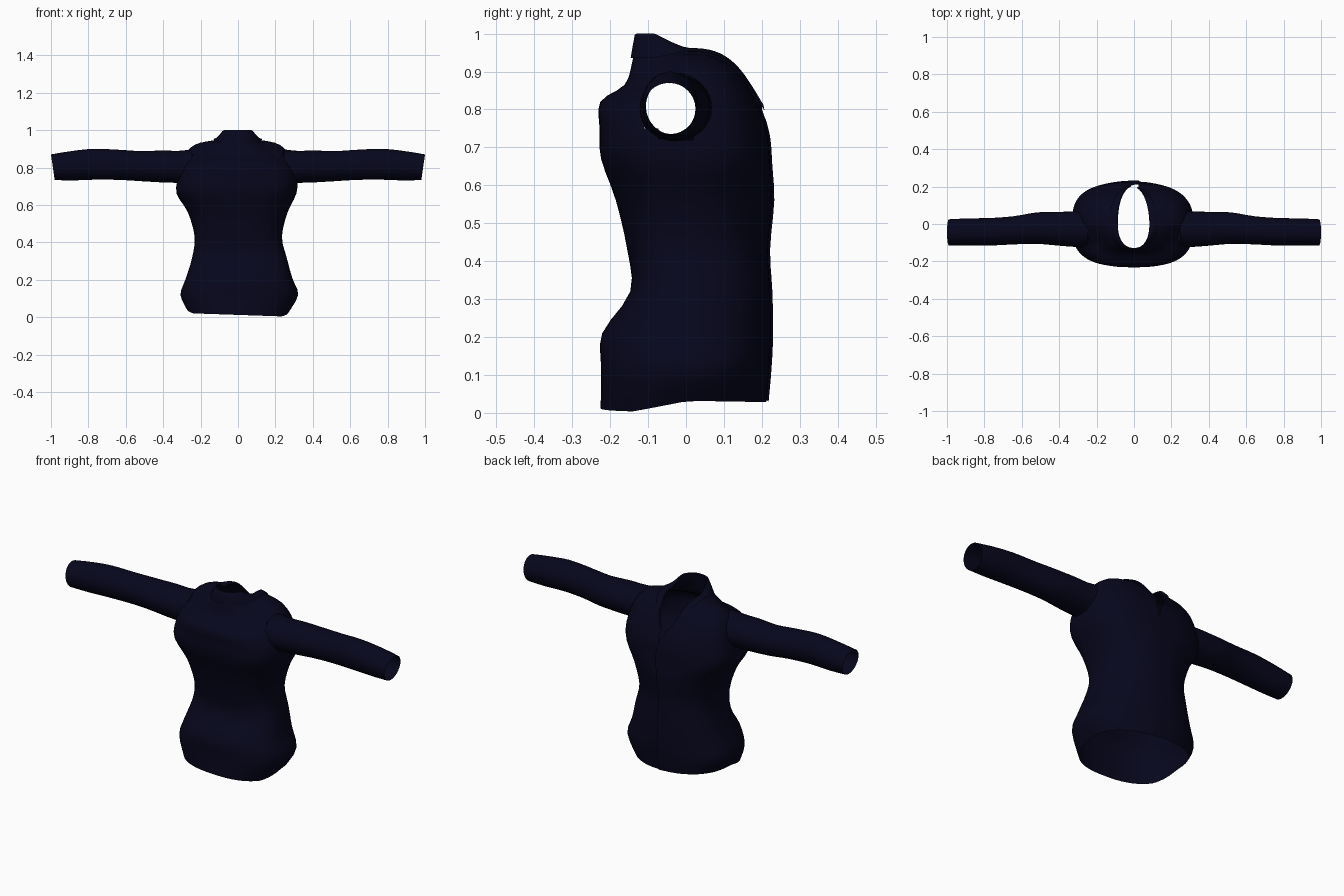
import bpy, bmesh, math
from mathutils import Vector

cube = bpy.data.objects.get("Cube")
if cube:
    bpy.data.objects.remove(cube, do_unlink=True)

navy = bpy.data.materials.new("dark_navy_cloth")
navy.use_nodes = True
colour = (0.002, 0.002, 0.012, 1)
navy.diffuse_color = colour
bsdf = navy.node_tree.nodes["Principled BSDF"]
bsdf.inputs["Base Color"].default_value = colour
bsdf.inputs["Roughness"].default_value = 0.9


def smooth_rows(rows, steps):
    """Insert blended rows between the given ones (Catmull-Rom)."""
    out = []
    for i in range(len(rows) - 1):
        a, b, c, d = (rows[min(max(i + k, 0), len(rows) - 1)] for k in (-1, 0, 1, 2))
        for step in range(steps):
            t = step / steps
            out.append([q + 0.5 * t * (r - p + t * (2*p - 5*q + 4*r - s + t * (3*(q - r) + s - p)))
                        for p, q, r, s in zip(a, b, c, d)])
    return out + [list(rows[-1])]


def loft(name, rings, closed, keep=None):
    """Skin a list of point rings into one open sheet."""
    bm = bmesh.new()
    grid = [[bm.verts.new(p) for p in ring] for ring in rings]
    n = len(grid[0])
    for lo, hi in zip(grid, grid[1:]):
        for j in range(n if closed else n - 1):
            k = (j + 1) % n
            bm.faces.new((lo[j], lo[k], hi[k], hi[j]))
    if keep:
        bad = [f for f in bm.faces if not keep(f.calc_center_median())]
        bmesh.ops.delete(bm, geom=bad, context='FACES')
    mesh = bpy.data.meshes.new(name)
    bm.to_mesh(mesh)
    bm.free()
    mesh.materials.append(navy)
    obj = bpy.data.objects.new(name, mesh)
    bpy.context.collection.objects.link(obj)
    bpy.ops.object.select_all(action='DESELECT')
    obj.select_set(True)
    bpy.context.view_layer.objects.active = obj
    bpy.ops.object.shade_smooth_by_angle(angle=math.radians(50))


def body_ring(row, segments=80):
    """Squarish oval, open at the garment's opening on +y."""
    z_back, z_side, z_open, x_neg, x_pos, y_back, y_open, power, gap = row
    ring = []
    for j in range(segments + 1):
        u = j / segments
        a = math.radians(88 + gap + u * (360 - 2 * gap))
        c, s = math.cos(a), math.sin(a)
        # The left half of the opening side is rounder
        p = power - 0.35 if c > 0 and s > 0 else power
        cx = math.copysign(abs(c) ** (2 / p), c)
        sy = math.copysign(abs(s) ** (2 / p), s)
        if s > 0:
            z = z_side + (z_open - z_side) * sy ** 3
        else:
            z = z_side + (z_back - z_side) * min(1, -1.6 * sy)
        z -= 0.014 * cx * max(0, 1 - z_side / 0.12)  # slanted hem
        lift = 0.006 * max(0, 1 - u * 12)
        ring.append(Vector((cx * (x_pos if c > 0 else -x_neg),
                            sy * (y_open if s > 0 else -y_back) + lift, z)))
    return ring


# Torso: z at back / sides / opening, x limits, y limits, squareness, gap angle
torso_rows = [
    (.012, .04, .03, -.275, .270, -.225, .212, 2.5, -1),
    (.12, .12, .12, -.308, .322, -.224, .220, 2.5, -1),
    (.21, .21, .21, -.278, .290, -.221, .224, 2.5, -1),
    (.32, .32, .32, -.245, .260, -.147, .222, 2.6, -1),
    (.43, .43, .43, -.232, .235, -.155, .216, 2.6, -1),
    (.56, .56, .56, -.268, .265, -.185, .227, 2.7, -1),
    (.67, .66, .65, -.328, .312, -.224, .222, 2.9, -1),
    (.75, .75, .72, -.320, .315, -.228, .217, 2.9, 0),
    (.82, .86, .765, -.290, .280, -.226, .207, 2.7, 1),
    (.865, .922, .78, -.230, .222, -.162, .201, 2.5, 3),
    (.92, .944, .79, -.140, .140, -.143, .198, 2.4, 6),
    (.96, .948, .795, -.092, .090, -.136, .196, 2.3, 9),
    (.995, .952, .80, -.086, .082, -.128, .196, 2.3, 10),
]


def outside_armhole(p):
    return abs(p.x) < .18 or ((p.y + .03) / .082) ** 2 + ((p.z - .80) / .08) ** 2 > 1


loft("torso", [body_ring(r) for r in smooth_rows(torso_rows, 3)], False, outside_armhole)

# Folded collar resting on the shoulders
collar_rows = [
    (.995, .952, .80, -.086, .082, -.128, .196, 2.3, 10),
    (.997, .962, .81, -.097, .093, -.135, .199, 2.3, 9),
    (.935, .953, .795, -.130, .128, -.146, .202, 2.3, 8),
]
loft("collar", [body_ring(r) for r in smooth_rows(collar_rows, 2)], False)

# Sleeves: distance out, y limits, z limits
sleeve_rows = [
    (.245, -.122, .072, .705, .897),
    (.32, -.122, .067, .717, .889),
    (.40, -.116, .065, .720, .891),
    (.52, -.106, .062, .727, .888),
    (.64, -.109, .042, .734, .895),
    (.77, -.115, .032, .735, .900),
    (.89, -.114, .030, .731, .887),
    (.99, -.114, .025, .733, .870),
]


def sleeve_ring(row, side, segments=32):
    x, y0, y1, z0, z1 = row
    slant = .01 * max(0, (x - .7) / .29)
    ring = []
    for j in range(segments):
        a = side * math.tau * j / segments
        ring.append(Vector((side * (x + slant * math.sin(a)),
                            (y0 + y1) / 2 + (y1 - y0) / 2 * math.cos(a),
                            (z0 + z1) / 2 + (z1 - z0) / 2 * math.sin(a))))
    return ring


for side, label in ((1, "left"), (-1, "right")):
    loft(label + "_sleeve", [sleeve_ring(r, side) for r in smooth_rows(sleeve_rows, 3)], True)
